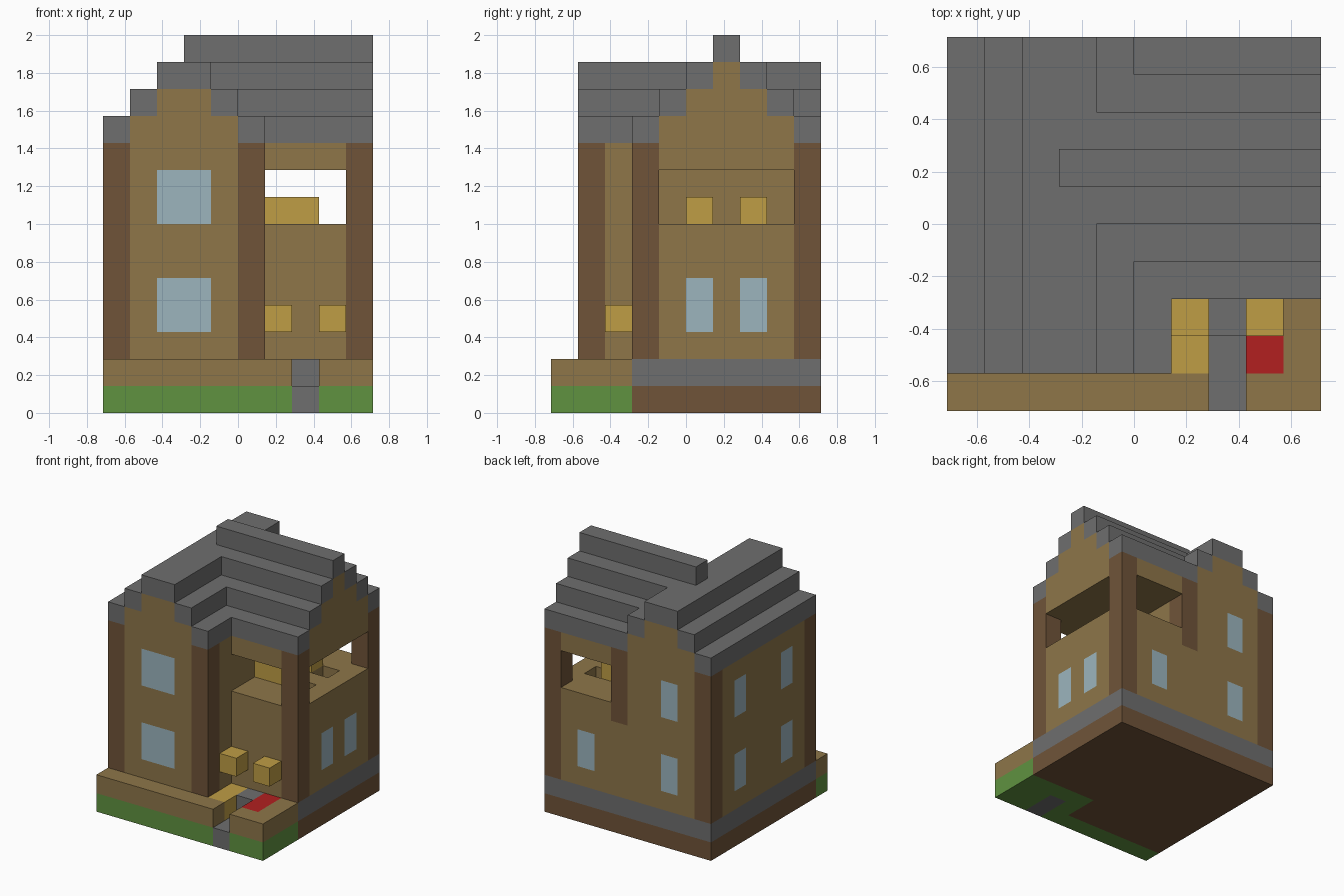
import bpy, bmesh
from mathutils import Vector

if "Cube" in bpy.data.objects:
    bpy.data.objects.remove(bpy.data.objects["Cube"], do_unlink=True)

U = 1 / 7          # edge of one building block
cells = {}         # block position -> part name
colour_of = {}     # part name -> material


def linear(c):
    c /= 255
    return c / 12.92 if c <= 0.04045 else ((c + 0.055) / 1.055) ** 2.4


def material(name, r, g, b):
    m = bpy.data.materials.new(name)
    m.use_nodes = True
    col = (linear(r), linear(g), linear(b), 1)
    m.diffuse_color = col
    bsdf = m.node_tree.nodes["Principled BSDF"]
    bsdf.inputs["Base Color"].default_value = col
    bsdf.inputs["Roughness"].default_value = 0.9
    return m


def fill(part, mat, x, y, z):
    """Fill a box of blocks; later parts replace earlier ones."""
    colour_of[part] = mat
    for i in range(*x):
        for j in range(*y):
            for k in range(*z):
                cells[i, j, k] = part


def carve(x, y, z):
    for i in range(*x):
        for j in range(*y):
            for k in range(*z):
                cells.pop((i, j, k), None)


def build(part):
    """Mesh the outer faces of all blocks of one part."""
    bm = bmesh.new()
    for cell in [c for c, p in cells.items() if p == part]:
        for axis in range(3):
            for side in (0, 1):
                near = list(cell)
                near[axis] += 2 * side - 1
                if tuple(near) in cells:
                    continue
                a, b = (axis + 1) % 3, (axis + 2) % 3
                verts = []
                for da, db in ((0, 0), (1, 0), (1, 1), (0, 1)):
                    p = Vector(cell)
                    p[axis] += side
                    p[a] += da
                    p[b] += db
                    verts.append(bm.verts.new((p - Vector((5, 5, 0))) * U))
                bm.faces.new(verts if side else verts[::-1])
    bmesh.ops.remove_doubles(bm, verts=bm.verts, dist=U / 100)
    mesh = bpy.data.meshes.new(part)
    bm.to_mesh(mesh)
    bm.free()
    mesh.materials.append(colour_of[part])
    bpy.context.collection.objects.link(bpy.data.objects.new(part, mesh))


grey = material("grey stone", 110, 110, 110)
tan = material("tan plank", 142, 118, 73)
brown = material("dark timber", 112, 84, 57)
green = material("grass green", 96, 146, 64)
glass = material("pale blue glass", 156, 181, 190)
yellow = material("straw yellow", 191, 157, 69)
red = material("red", 178, 32, 32)

# Ground, foundation and plinth
fill("earth_base", brown, (0, 10), (1, 10), (0, 1))
fill("lawn", green, (0, 10), (0, 1), (0, 1))
fill("lawn", green, (6, 10), (1, 3), (0, 1))
fill("plinth", grey, (0, 6), (1, 10), (1, 2))
fill("plinth", grey, (6, 10), (3, 10), (1, 2))

# Front terrace with path, step, straw bed and red mat
fill("terrace", tan, (0, 10), (0, 1), (1, 2))
fill("terrace", tan, (8, 10), (1, 3), (1, 2))
fill("straw_bed", yellow, (6, 7), (1, 3), (1, 2))
fill("red_mat", red, (8, 9), (1, 3), (1, 2))
carve((7, 8), (0, 3), (1, 2))
fill("path", grey, (7, 8), (0, 2), (0, 1))
fill("path", grey, (7, 8), (2, 3), (1, 2))

# Walls of both wings
fill("left_wing_wall", tan, (0, 6), (1, 10), (2, 10))
fill("right_wing_wall", tan, (6, 10), (3, 10), (2, 10))

# Open loggia on the upper floor of the right wing, with floor wells and benches
carve((6, 10), (3, 10), (7, 9))
for y in (5, 7):
    carve((8, 9), (y, y + 1), (6, 7))
    fill("loggia_bench", yellow, (6, 8), (y, y + 1), (7, 8))

# Corner posts
for x, y in ((0, 1), (5, 1), (0, 9), (9, 3), (9, 9)):
    fill("corner_post", brown, (x, x + 1), (y, y + 1), (2, 10))
fill("corner_post", brown, (5, 6), (9, 10), (6, 10))

# Stepped roofs: each layer is one block narrower on both sides
for n in range(3):
    z = (10 + n, 11 + n)
    fill("left_roof", grey, (n, 6 - n), (1, 10), z)
for n in range(4):
    z = (10 + n, 11 + n)
    fill("right_roof", grey, (3, 10), (3 + n, 10 - n), z)
for n in range(2):
    z = (10 + n, 11 + n)
    for y in (1, 9):
        fill("left_gable", tan, (n + 1, 5 - n), (y, y + 1), z)
for n in range(3):
    z = (10 + n, 11 + n)
    fill("right_gable", tan, (9, 10), (4 + n, 9 - n), z)

# Windows, flush with the walls
for z in ((3, 5), (7, 9)):
    fill("front_window", glass, (2, 4), (1, 2), z)
    fill("back_window", glass, (2, 3), (9, 10), z)
    for y in (3, 7):
        fill("right_side_window", glass, (0, 1), (y, y + 1), z)
fill("back_window", glass, (7, 8), (9, 10), (3, 5))
for y in (5, 7):
    fill("left_side_window", glass, (9, 10), (y, y + 1), (3, 5))

# Lanterns beside the entrance
for x in (6, 8):
    fill("lantern", yellow, (x, x + 1), (2, 3), (3, 4))

for part in colour_of:
    build(part)
